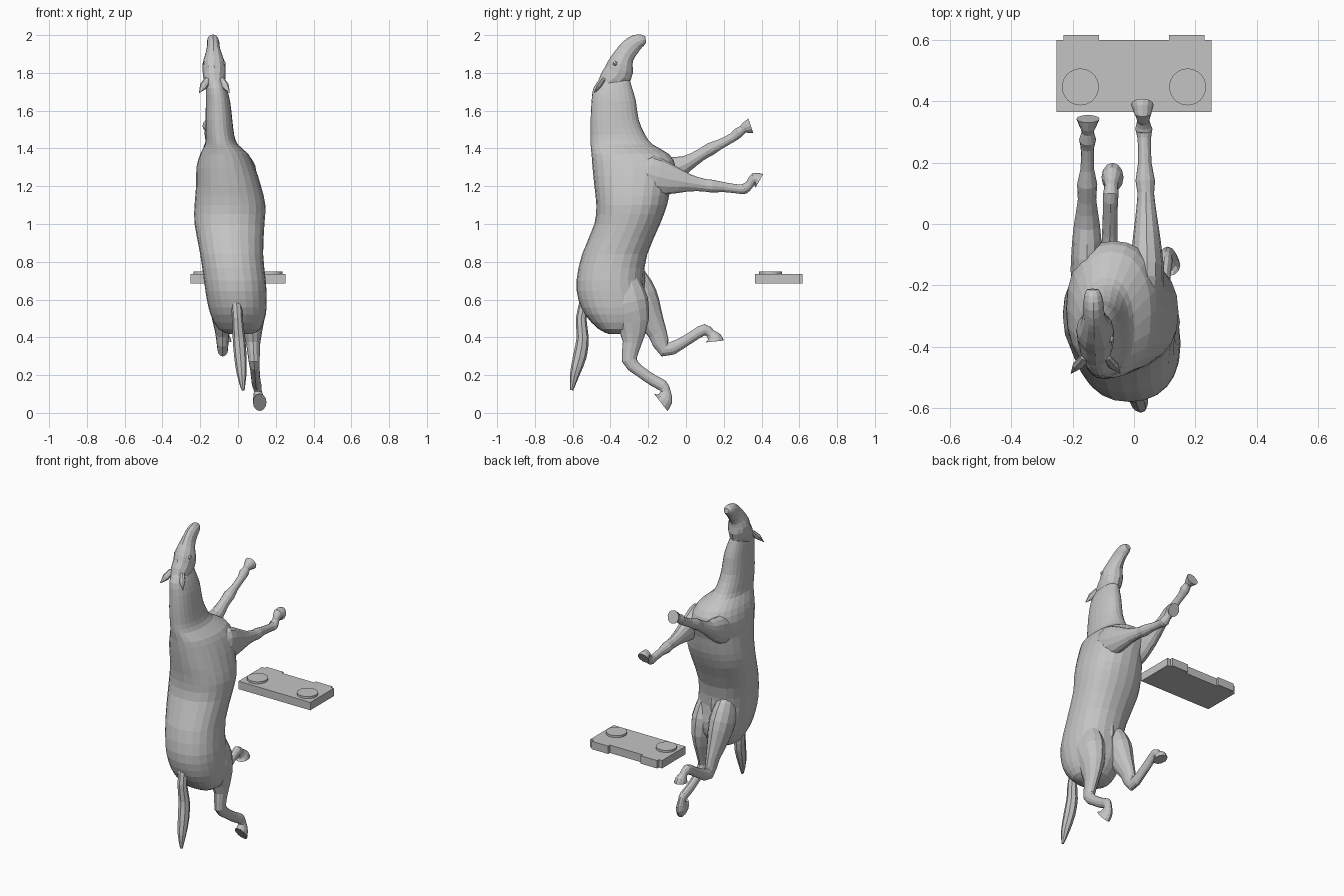
import bpy, bmesh, math
from mathutils import Vector

default_cube = bpy.data.objects.get("Cube")
if default_cube:
    bpy.data.objects.remove(default_cube, do_unlink=True)

# One plain grey for everything
grey = bpy.data.materials.new("plain_grey")
grey.use_nodes = True
grey.diffuse_color = (0.55, 0.55, 0.55, 1)
grey.node_tree.nodes["Principled BSDF"].inputs["Base Color"].default_value = grey.diffuse_color


def finish(bm, name):
    """Turn a bmesh into a named grey object."""
    bmesh.ops.recalc_face_normals(bm, faces=bm.faces)
    mesh = bpy.data.meshes.new(name)
    bm.to_mesh(mesh)
    bm.free()
    mesh.materials.append(grey)
    obj = bpy.data.objects.new(name, mesh)
    bpy.context.collection.objects.link(obj)
    return obj


def smooth_rows(rows, steps):
    """Catmull-Rom interpolation through rows of numbers."""
    rows = [Vector(r) for r in rows]
    result = []
    for i in range(len(rows) - 1):
        before, start = rows[max(i - 1, 0)], rows[i]
        end, after = rows[i + 1], rows[min(i + 2, len(rows) - 1)]
        for k in range(steps):
            t = k / steps
            slope_in, slope_out = (end - before) / 2, (after - start) / 2
            result.append(start * (2*t**3 - 3*t**2 + 1) + slope_in * (t**3 - 2*t**2 + t)
                          + end * (3*t**2 - 2*t**3) + slope_out * (t**3 - t**2))
    return result + [rows[-1]]


def loft(name, rings, sides, power=1):
    """Skin rings given as (centre, side axis, depth axis); a power under one squares them."""
    bm = bmesh.new()
    angles = [math.tau * i / sides for i in range(sides)]

    def swell(value):
        return math.copysign(abs(value) ** power, value)

    loops = [[bm.verts.new(c + u * swell(math.cos(a)) + v * swell(math.sin(a))) for a in angles]
             for c, u, v in rings]
    for low, high in zip(loops, loops[1:]):
        for i in range(sides):
            j = (i + 1) % sides
            bm.faces.new((low[i], low[j], high[j], high[i]))
    bm.faces.new(loops[0])
    bm.faces.new(loops[-1])
    return finish(bm, name)


def limb(name, x_start, x_end, rows, sides=12, steps=2):
    """Tube along a side-on path; rows are y, z, half width, half depth."""
    rows = smooth_rows(rows, steps)
    rings = []
    last = len(rows) - 1
    for i, (y, z, width, depth) in enumerate(rows):
        a, b = rows[max(i - 1, 0)], rows[min(i + 1, last)]
        along = Vector((0, b[0] - a[0], b[1] - a[1])).normalized()
        side = Vector((1, 0, 0))
        x = x_start + (x_end - x_start) * i / last
        rings.append((Vector((x, y, z)), side * width, along.cross(side) * depth))
    return loft(name, rings, sides)


# Rump, barrel and neck: z, back y, belly y, right x, left x
body_rows = [
    (.418, -.41, -.33, -.05, .07), (.445, -.465, -.27, -.105, .12),
    (.52, -.535, -.22, -.145, .147), (.6, -.57, -.21, -.165, .152),
    (.7, -.58, -.225, -.18, .147), (.84, -.55, -.205, -.2, .133),
    (1, -.485, -.137, -.23, .14), (1.1, -.475, -.1, -.23, .145),
    (1.2, -.485, -.08, -.222, .122), (1.3, -.495, -.055, -.22, .09),
    (1.37, -.5, -.09, -.2, .055), (1.42, -.505, -.175, -.175, 0),
    (1.47, -.505, -.215, -.172, -.02), (1.55, -.505, -.25, -.172, -.03),
    (1.65, -.5, -.265, -.17, -.042), (1.72, -.49, -.285, -.17, -.06),
    (1.77, -.455, -.3, -.165, -.08)]
body_rings = []
for z, back, belly, right, left in smooth_rows(body_rows, 2):
    body_rings.append((Vector(((right + left) / 2, (back + belly) / 2, z)),
                       Vector(((left - right) / 2, 0, 0)),
                       Vector((0, (belly - back) / 2, 0))))
loft("body_and_neck", body_rings, 24, power=.9)

# Head from poll to muzzle
limb("head", -.123, -.135, [
    (-.445, 1.71, .035, .035), (-.405, 1.753, .055, .063), (-.36, 1.797, .06, .077),
    (-.347, 1.845, .061, .068), (-.328, 1.89, .047, .054), (-.297, 1.932, .035, .05),
    (-.262, 1.962, .033, .042), (-.23, 1.973, .028, .03), (-.213, 1.976, .018, .016)])

# Front legs, from shoulder to hoof
limb("right_front_leg", -.155, -.15, [
    (-.27, 1.22, .02, .03), (-.2, 1.24, .05, .085), (-.09, 1.28, .05, .078),
    (0, 1.318, .042, .044),
    (.08, 1.367, .03, .032), (.13, 1.397, .033, .034), (.18, 1.422, .022, .026),
    (.25, 1.46, .022, .024), (.275, 1.482, .028, .028), (.3, 1.5, .02, .022),
    (.315, 1.51, .026, .03), (.343, 1.52, .038, .04)])
limb("left_front_leg", .045, .027, [
    (-.28, 1.3, .02, .03), (-.2, 1.265, .055, .1), (-.09, 1.237, .05, .082),
    (.02, 1.217, .036, .045),
    (.1, 1.205, .027, .033), (.14, 1.2, .032, .034), (.2, 1.195, .022, .026),
    (.28, 1.185, .022, .024), (.31, 1.187, .028, .028), (.337, 1.21, .02, .022),
    (.36, 1.24, .028, .03), (.389, 1.229, .037, .04)])

# Hind legs, from hip to hoof
limb("left_hind_leg", .06, .115, [
    (-.34, .8, .02, .03), (-.335, .7, .055, .09), (-.32, .58, .08, .122),
    (-.285, .48, .062, .09), (-.285, .37, .038, .05), (-.3, .28, .03, .04),
    (-.25, .225, .025, .03), (-.17, .17, .024, .03), (-.125, .145, .025, .03),
    (-.108, .115, .021, .026), (-.115, .075, .03, .046), (-.134, .056, .036, .058)])
limb("right_hind_leg", -.09, -.07, [
    (-.31, .8, .02, .03), (-.285, .72, .055, .075), (-.24, .62, .072, .088),
    (-.2, .52, .058, .075),
    (-.15, .42, .037, .05), (-.112, .335, .028, .04), (-.03, .365, .025, .03),
    (.05, .415, .024, .028), (.1, .44, .025, .03), (.13, .42, .022, .024),
    (.148, .397, .032, .04), (.152, .378, .036, .048)])

# Fold of skin under the belly between the thighs
limb("belly_fold", -.03, -.02, [
    (-.26, .84, .01, .015), (-.245, .77, .024, .024), (-.245, .68, .024, .026),
    (-.26, .6, .012, .015)], sides=8)

# Tail
limb("tail", -.01, .027, [
    (-.53, .6, .03, .03), (-.555, .5, .028, .028), (-.547, .4, .033, .032),
    (-.562, .3, .033, .036), (-.59, .2, .025, .025), (-.605, .12, .008, .008)], sides=8)

# Ears and eyes, mirrored across the head
for label, sign in (("right", -1), ("left", 1)):
    head_x = -.125
    base = Vector((head_x + sign * .035, -.435, 1.765))
    tip = Vector((head_x + sign * .08, -.487, 1.695))
    side = (tip - base).cross(Vector((0, 1, 0))).normalized()
    depth = (tip - base).cross(side).normalized()
    loft(label + "_ear", [(base.lerp(tip, t), side * r, depth * r * .6)
                          for t, r in ((0, .018), (.5, .021), (1, .002))], 8)
    bm = bmesh.new()
    bmesh.ops.create_icosphere(bm, subdivisions=2, radius=.012)
    bmesh.ops.translate(bm, verts=bm.verts, vec=(head_x + sign * .048, -.375, 1.85))
    finish(bm, label + "_eye")


def box(name, low, high):
    """Axis-aligned box between two corners."""
    bm = bmesh.new()
    bmesh.ops.create_cube(bm, size=1)
    low, high = Vector(low), Vector(high)
    bmesh.ops.scale(bm, verts=bm.verts, vec=high - low)
    bmesh.ops.translate(bm, verts=bm.verts, vec=(low + high) / 2)
    return finish(bm, name)


# Separate slab with two round pads and two tabs
box("slab", (-.252, .365, .685), (.252, .6, .735))
for label, sign in (("right", -1), ("left", 1)):
    pad_x, tab_x = sign * .175, sign * .172
    box(label + "_tab", (tab_x - .058, .59, .685), (tab_x + .058, .617, .735))
    loft(label + "_pad", [(Vector((pad_x, .447, z)), Vector((.06, 0, 0)), Vector((0, .06, 0)))
                          for z in (.73, .748)], 32)
